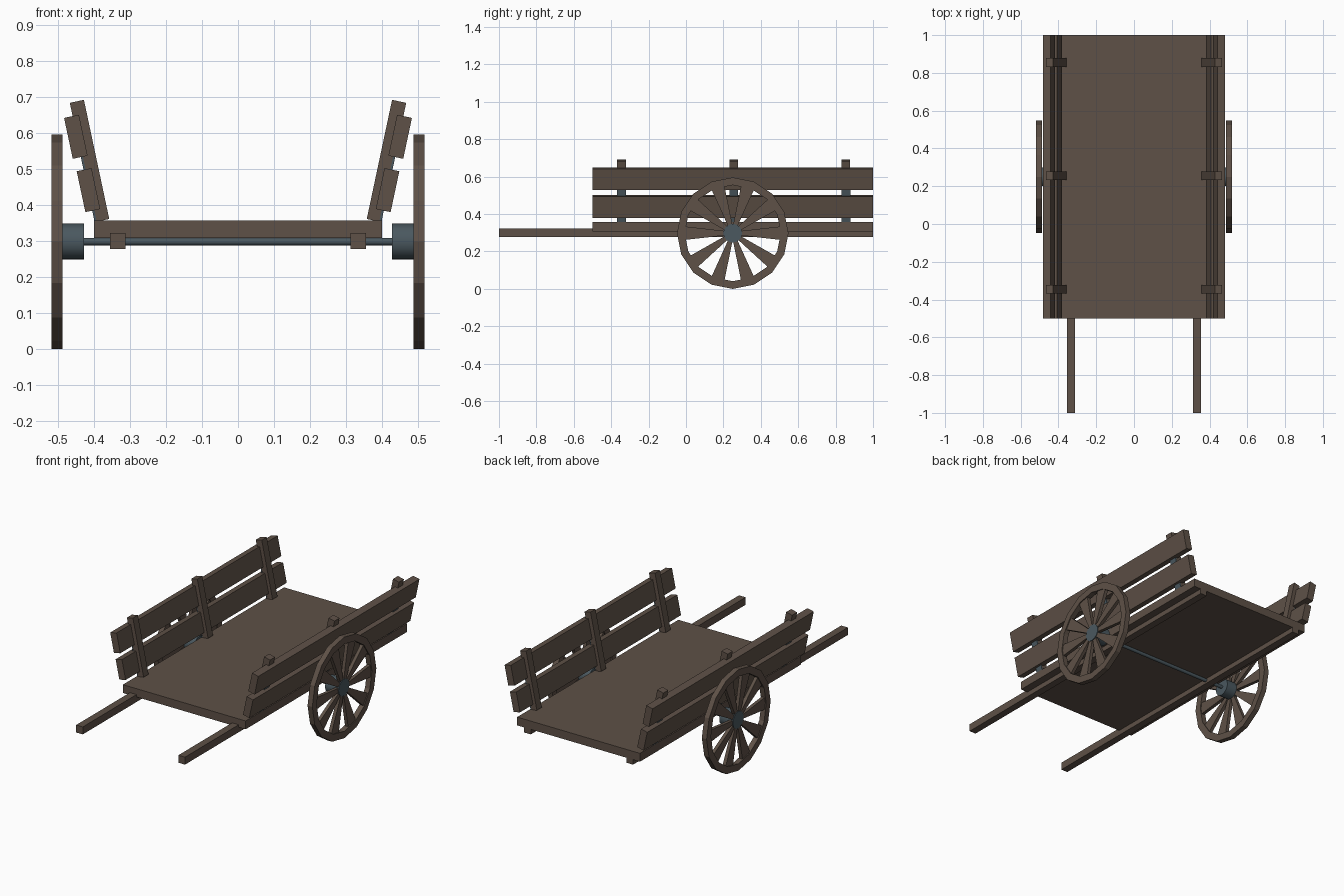
import bpy, bmesh, math
from mathutils import Matrix, Vector

if "Cube" in bpy.data.objects:
    bpy.data.objects.remove(bpy.data.objects["Cube"])


def material(name, rgb):
    m = bpy.data.materials.new(name)
    m.diffuse_color = (*rgb, 1)
    m.use_nodes = True
    m.node_tree.nodes["Principled BSDF"].inputs["Base Color"].default_value = m.diffuse_color
    return m


WOOD = material("brown wood", (0.112, 0.082, 0.063))
STEEL = material("blue grey steel", (0.069, 0.098, 0.115))
TILT = math.radians(12)
AXLE_Y, AXLE_Z, RADIUS = 0.25, 0.298, 0.298


def finish(name, bm, mat):
    bmesh.ops.recalc_face_normals(bm, faces=bm.faces)
    mesh = bpy.data.meshes.new(name)
    bm.to_mesh(mesh)
    bm.free()
    mesh.materials.append(mat)
    obj = bpy.data.objects.new(name, mesh)
    bpy.context.collection.objects.link(obj)
    return obj


def box(name, center, size, mat, tilt=0):
    bm = bmesh.new()
    bmesh.ops.create_cube(bm, size=1)
    bm.transform(Matrix.Translation(center) @ Matrix.Rotation(tilt, 4, 'Y')
                 @ Matrix.Diagonal((*size, 1)))
    return finish(name, bm, mat)


def rod(name, x0, x1, radius, sides, mat):
    # Cylinder along x on the axle line
    bm = bmesh.new()
    bmesh.ops.create_cone(bm, cap_ends=True, segments=sides, radius1=radius,
                          radius2=radius, depth=abs(x1 - x0))
    bm.transform(Matrix.Translation(((x0 + x1) / 2, AXLE_Y, AXLE_Z))
                 @ Matrix.Rotation(math.pi / 2, 4, 'Y'))
    obj = finish(name, bm, mat)
    for p in obj.data.polygons:
        p.use_smooth = len(p.vertices) == 4
    obj.data.set_sharp_from_angle(angle=math.radians(35))
    return obj


def rim(name, x0, x1, inner, outer, sides=16):
    # Faceted ring with a corner at the top
    bm = bmesh.new()
    rings = []
    for i in range(sides):
        a = 2 * math.pi * i / sides
        rings.append([bm.verts.new((x, AXLE_Y + r * math.sin(a), AXLE_Z + r * math.cos(a)))
                      for x, r in ((x0, inner), (x1, inner), (x1, outer), (x0, outer))])
    for i in range(sides):
        p, q = rings[i], rings[(i + 1) % sides]
        for j in range(4):
            k = (j + 1) % 4
            bm.faces.new((p[j], p[k], q[k], q[j]))
    return finish(name, bm, WOOD)


def spokes(name, x, count=10):
    # Wedge spokes, narrow at the hub and wide at the rim
    bm = bmesh.new()
    for i in range(count):
        cube = bmesh.ops.create_cube(bm, size=1)["verts"]
        turn = Matrix.Rotation(2 * math.pi * i / count, 4, 'X')
        for v in cube:
            far = v.co.y > 0
            local = Vector((v.co.x * 0.02, 0.265 if far else 0.035,
                            v.co.z * (0.074 if far else 0.022)))
            v.co = turn @ local + Vector((x, AXLE_Y, AXLE_Z))
    return finish(name, bm, WOOD)


# Flat bed and axle
box("bed", (0, 0.25, 0.332), (0.8, 1.5, 0.049), WOOD)
rod("axle", -0.45, 0.45, 0.010, 12, STEEL)

for s, side in ((-1, "left"), (1, "right")):
    # Long pulling shaft under the bed
    box(side + "_shaft", (s * 0.333, 0, 0.30), (0.043, 2, 0.044), WOOD)

    # Sloping side boards
    for label, x, z in (("lower", 0.415, 0.441), ("upper", 0.450, 0.589)):
        box(f"{side}_{label}_board", (s * x, 0.25, z), (0.042, 1.5, 0.116), WOOD, s * TILT)

    # Posts with a steel strap on the outer face
    for i, y in enumerate((-0.345, 0.255, 0.855)):
        box(f"{side}_post_{i + 1}", (s * 0.412, y, 0.522), (0.040, 0.046, 0.338),
            WOOD, s * TILT)
        box(f"{side}_strap_{i + 1}", (s * 0.4155, y, 0.450), (0.006, 0.047, 0.19),
            STEEL, s * TILT)

    # Wheel
    rim(side + "_rim", s * 0.487, s * 0.518, 0.257, RADIUS)
    spokes(side + "_spokes", s * 0.5025)
    rod(side + "_hub", s * 0.427, s * 0.516, 0.05, 16, STEEL)
